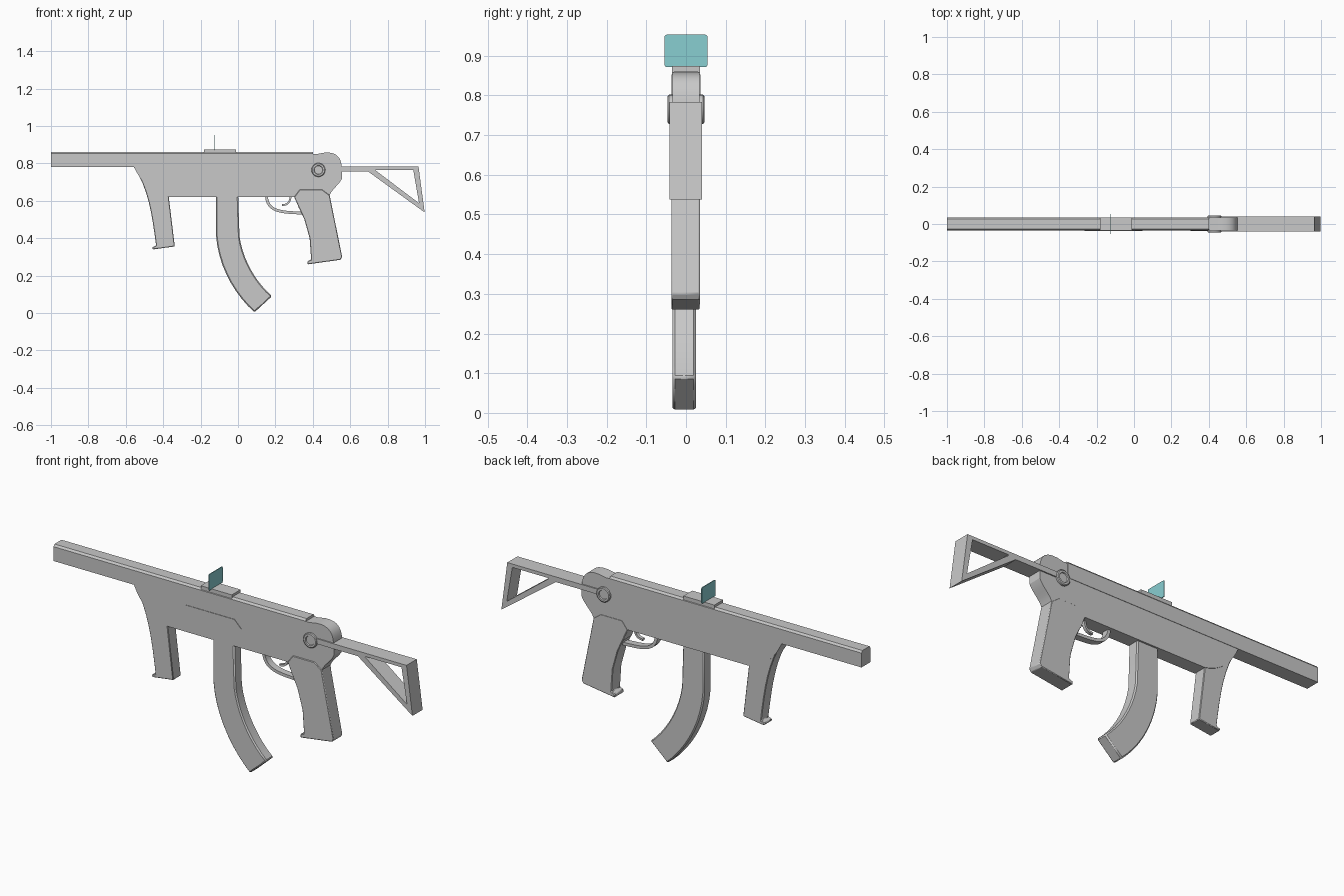
import bpy, bmesh, math
from mathutils import Matrix

if "Cube" in bpy.data.objects:
    bpy.data.objects.remove(bpy.data.objects["Cube"])


def material(name, rgb):
    m = bpy.data.materials.new(name)
    m.diffuse_color = (*rgb, 1)
    m.use_nodes = True
    m.node_tree.nodes["Principled BSDF"].inputs["Base Color"].default_value = m.diffuse_color
    return m


GREY = material("grey metal", (0.58, 0.58, 0.58))
TEAL = material("teal glass", (0.25, 0.62, 0.64))


def finish(name, bm, mat=GREY, bevel=0, smooth=True):
    bmesh.ops.recalc_face_normals(bm, faces=bm.faces[:])
    me = bpy.data.meshes.new(name)
    bm.to_mesh(me)
    bm.free()
    me.materials.append(mat)
    ob = bpy.data.objects.new(name, me)
    bpy.context.collection.objects.link(ob)
    if bevel:
        b = ob.modifiers.new("bevel", 'BEVEL')
        b.width = bevel
        b.segments = 1
        b.limit_method = 'ANGLE'
        b.angle_limit = math.radians(40)
    if smooth:
        bpy.context.view_layer.objects.active = ob
        ob.select_set(True)
        bpy.ops.object.shade_smooth_by_angle(angle=math.radians(25))
        ob.select_set(False)
    return ob


def prism(name, pts, y0, y1, mat=GREY, bevel=0):
    """Side profile (x, z) extruded across y."""
    bm = bmesh.new()
    a = [bm.verts.new((x, y0, z)) for x, z in pts]
    b = [bm.verts.new((x, y1, z)) for x, z in pts]
    bm.faces.new(a)
    bm.faces.new(b[::-1])
    for i in range(len(pts)):
        j = (i + 1) % len(pts)
        bm.faces.new((a[i], a[j], b[j], b[i]))
    return finish(name, bm, mat, bevel)


def frame(name, outer, inner, y0, y1):
    """Profile with a matching hole, extruded across y."""
    bm = bmesh.new()
    v = [[bm.verts.new((x, y, z)) for x, z in ring] for y in (y0, y1) for ring in (outer, inner)]
    n = len(outer)
    for i in range(n):
        j = (i + 1) % n
        for p, q in ((0, 1), (2, 3), (0, 2), (1, 3)):
            bm.faces.new((v[p][i], v[p][j], v[q][j], v[q][i]))
    return finish(name, bm)


def bezier(p0, p1, p2, p3, n):
    out = []
    for i in range(n + 1):
        t = i / n
        w = ((1 - t) ** 3, 3 * t * (1 - t) ** 2, 3 * t * t * (1 - t), t ** 3)
        out.append(tuple(sum(k * p[c] for k, p in zip(w, (p0, p1, p2, p3))) for c in (0, 1)))
    return out


def strip(name, path, width, half):
    """Bent bar following an (x, z) path."""
    left, right = [], []
    for i, (x, z) in enumerate(path):
        a, b = path[max(i - 1, 0)], path[min(i + 1, len(path) - 1)]
        dx, dz = b[0] - a[0], b[1] - a[1]
        k = width / 2 / math.hypot(dx, dz)
        left.append((x - dz * k, z + dx * k))
        right.append((x + dz * k, z - dx * k))
    return prism(name, left + right[::-1], -half, half)


# Receiver with the curved front underside, and the rounded rear joined to the grip
front_curve = bezier((-0.555, 0.78), (-0.52, 0.70), (-0.46, 0.635), (-0.365, 0.62), 8)
rear = bezier((0.46, 0.857), (0.54, 0.865), (0.555, 0.82), (0.556, 0.76), 8)
rear += bezier((0.556, 0.72), (0.545, 0.69), (0.50, 0.66), (0.49, 0.63), 6)
prism("receiver", front_curve + [(0.305, 0.62), (0.325, 0.56), (0.50, 0.56)] + rear[::-1]
      + [(0.42, 0.85), (-0.555, 0.85)], -0.034, 0.034)
prism("pistol_grip", [(0.30, 0.62), (0.355, 0.50), (0.383, 0.40), (0.391, 0.285), (0.372, 0.278),
                      (0.372, 0.26), (0.548, 0.285), (0.557, 0.30), (0.49, 0.63), (0.45, 0.66),
                      (0.33, 0.66)], -0.037, 0.035, bevel=0.003)

# Barrel shroud with chamfered top edges
bm = bmesh.new()
section = [(-0.036, 0.78), (0.036, 0.78), (0.036, 0.852), (0.028, 0.862), (-0.028, 0.862), (-0.036, 0.852)]
ends = [[bm.verts.new((x, y, z)) for y, z in section] for x in (-1.0, 0.40)]
for e in ends:
    bm.faces.new(e)
for i in range(6):
    j = (i + 1) % 6
    bm.faces.new((ends[0][i], ends[0][j], ends[1][j], ends[1][i]))
finish("barrel_shroud", bm, smooth=False)

# Curved foregrip
prism("foregrip", bezier((-0.56, 0.785), (-0.48, 0.67), (-0.46, 0.53), (-0.438, 0.36), 8)
      + [(-0.458, 0.352), (-0.455, 0.34), (-0.338, 0.356), (-0.37, 0.62), (-0.37, 0.785)],
      -0.031, 0.031, bevel=0.003)

# Curved magazine
mag_front = [(-0.117, 0.66)] + bezier((-0.117, 0.41), (-0.105, 0.25), (-0.02, 0.10), (0.088, 0.004), 9)
mag_back = bezier((0.182, 0.09), (0.09, 0.17), (0.025, 0.29), (0.008, 0.41), 9) + [(0.0, 0.66)]
prism("magazine", mag_front + mag_back, -0.034, 0.025, bevel=0.006)

# Trigger guard and trigger
strip("trigger_guard", bezier((0.152, 0.63), (0.155, 0.535), (0.24, 0.54), (0.345, 0.534), 12), 0.015, 0.017)
strip("trigger", bezier((0.282, 0.63), (0.28, 0.585), (0.26, 0.578), (0.235, 0.577), 8), 0.010, 0.008)

# Ejection port cover on the front side
prism("ejection_port", [(-0.265, 0.755), (0.005, 0.755), (0.045, 0.715), (-0.225, 0.715)], -0.0365, -0.03)

# Folding stock: side arms, rear bar and triangular frame
for side, s in (("front", -1), ("back", 1)):
    prism(f"stock_arm_{side}", [(0.43, 0.757), (0.57, 0.757), (0.57, 0.783), (0.43, 0.783)],
          s * 0.033, s * 0.040)
prism("stock_bar", [(0.54, 0.757), (0.70, 0.757), (0.70, 0.783), (0.54, 0.783)], -0.041, 0.040)
frame("stock_frame", [(0.66, 0.783), (0.965, 0.783), (0.998, 0.538), (0.695, 0.757)],
      [(0.737, 0.766), (0.937, 0.766), (0.968, 0.587), (0.735, 0.763)], -0.041, 0.040)

# Hinge bosses with a recessed centre on both sides
for side, s in (("front", -1), ("back", 1)):
    bm = bmesh.new()
    rings = []
    for r, y in ((0.037, 0.030), (0.037, 0.043), (0.033, 0.046), (0.024, 0.046), (0.022, 0.041)):
        rings.append([bm.verts.new((0.43 + r * math.cos(k * math.tau / 24), s * y,
                                    0.765 + r * math.sin(k * math.tau / 24))) for k in range(24)])
    for p, q in zip(rings, rings[1:]):
        for k in range(24):
            j = (k + 1) % 24
            bm.faces.new((p[k], p[j], q[j], q[k]))
    bm.faces.new(rings[0])
    bm.faces.new(rings[-1])
    finish(f"hinge_boss_{side}", bm)

# Sight base and teal glass pane with rounded corners
prism("sight_base", [(-0.182, 0.855), (-0.01, 0.855), (-0.01, 0.874), (-0.182, 0.874)], -0.035, 0.035)
bm = bmesh.new()
pane = []
for cy, cz, a0 in ((0.049, 0.948, 0), (-0.049, 0.948, 90), (-0.049, 0.877, 180), (0.049, 0.877, 270)):
    for k in range(4):
        a = math.radians(a0 + k * 30)
        pane.append((cy + 0.005 * math.cos(a), cz + 0.005 * math.sin(a)))
sides = [[bm.verts.new((x, y, z)) for y, z in pane] for x in (-0.1265, -0.1225)]
for f in sides:
    bm.faces.new(f)
for i in range(len(pane)):
    j = (i + 1) % len(pane)
    bm.faces.new((sides[0][i], sides[0][j], sides[1][j], sides[1][i]))
finish("sight_glass", bm, TEAL, smooth=False)
